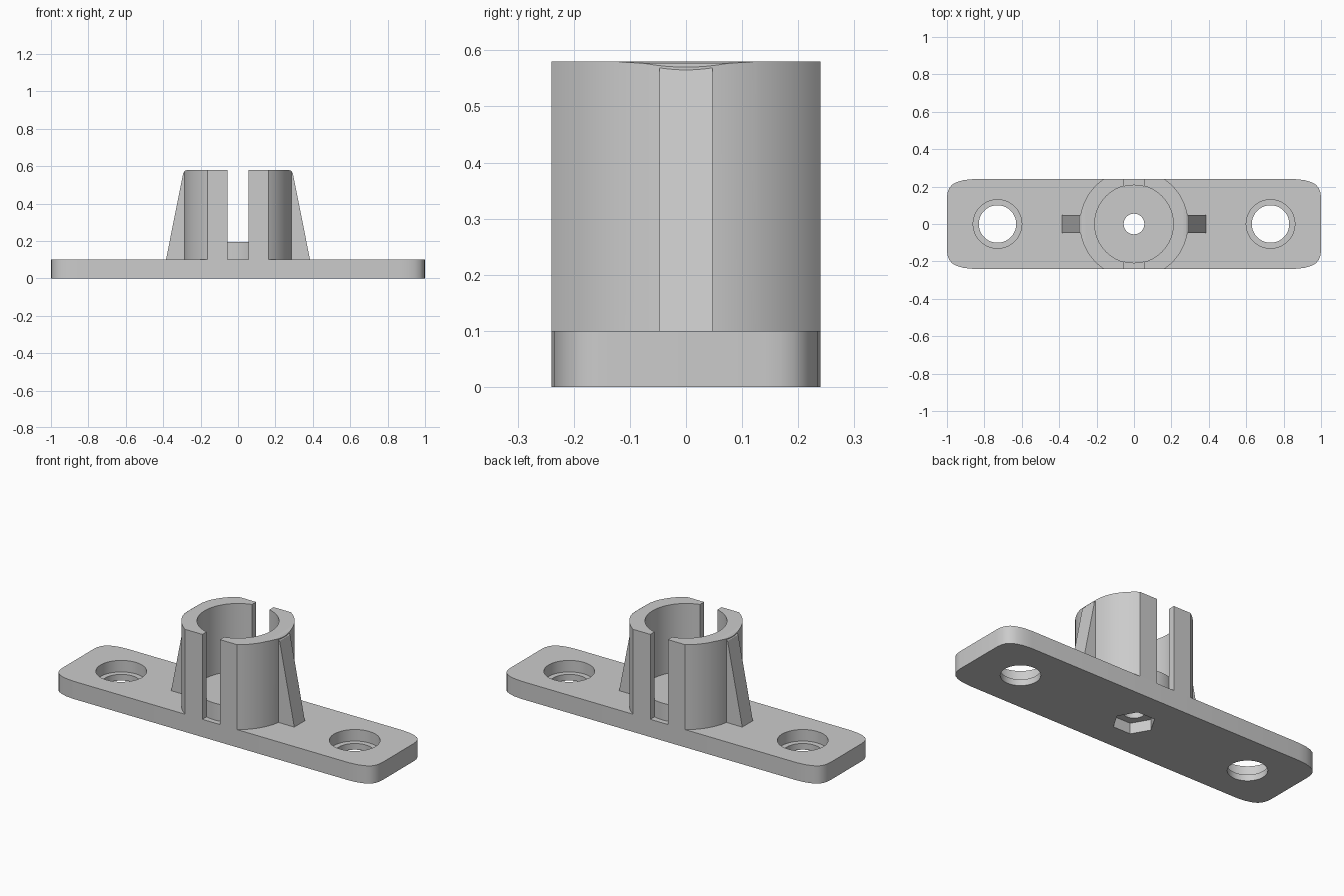
import bpy
import bmesh
import math

if "Cube" in bpy.data.objects:
    bpy.data.objects.remove(bpy.data.objects["Cube"], do_unlink=True)

grey = bpy.data.materials.new("plain_grey")
grey.use_nodes = True
grey.diffuse_color = (0.6, 0.6, 0.6, 1)
grey.node_tree.nodes["Principled BSDF"].inputs["Base Color"].default_value = (0.6, 0.6, 0.6, 1)


def prism(name, points, low, high, axis="z"):
    """Extrude an outline along z, or an x-z outline along y."""
    place = (lambda a, b, d: (a, b, d)) if axis == "z" else (lambda a, b, d: (a, d, b))
    bm = bmesh.new()
    base = bm.faces.new([bm.verts.new(place(a, b, low)) for a, b in points])
    grown = bmesh.ops.extrude_face_region(bm, geom=[base])["geom"]
    moved = [v for v in grown if isinstance(v, bmesh.types.BMVert)]
    bmesh.ops.translate(bm, verts=moved, vec=place(0, 0, high - low))
    bmesh.ops.recalc_face_normals(bm, faces=bm.faces)
    mesh = bpy.data.meshes.new(name)
    bm.to_mesh(mesh)
    bm.free()
    mesh.materials.append(grey)
    obj = bpy.data.objects.new(name, mesh)
    bpy.context.collection.objects.link(obj)
    return obj


def disc(name, radius, low, high, x=0, sides=96):
    ring = [2 * math.pi * i / sides for i in range(sides)]
    return prism(name, [(x + radius * math.cos(t), radius * math.sin(t)) for t in ring], low, high)


def select(obj):
    bpy.ops.object.select_all(action="DESELECT")
    obj.select_set(True)
    bpy.context.view_layer.objects.active = obj


def combine(obj, tool, operation="DIFFERENCE"):
    """Apply a boolean and discard the tool."""
    tool.hide_render = True
    mod = obj.modifiers.new("cut", "BOOLEAN")
    mod.operation = operation
    mod.solver = "EXACT"
    mod.object = tool
    select(obj)
    bpy.ops.object.modifier_apply(modifier=mod.name)
    bpy.data.objects.remove(tool, do_unlink=True)


def finish(obj):
    select(obj)
    bpy.ops.object.shade_smooth_by_angle(angle=math.radians(25))


def mirrored(half):
    return half + [(-x, z) for x, z in reversed(half)]


# Base plate with softly rounded corners
corner = [(1, 0.14), (0.997, 0.168), (0.988, 0.192), (0.972, 0.211),
          (0.945, 0.225), (0.91, 0.235), (0.86, 0.24)]
right_side = [(x, -y) for x, y in reversed(corner)] + corner
plate = prism("base_plate", mirrored(right_side), 0, 0.1)

# Stepped screw holes at both ends
for x in (-0.73, 0.73):
    combine(plate, disc("screw_hole", 0.1, -0.1, 0.2, x))
    combine(plate, disc("screw_head_recess", 0.13, 0.035, 0.2, x))

# Centre hole and hexagonal nut pocket underneath
combine(plate, disc("centre_hole", 0.055, -0.1, 0.3))
combine(plate, disc("nut_pocket", 0.108, -0.1, 0.06, sides=6))
finish(plate)

# Raised floor inside the socket
floor = disc("socket_floor", 0.21, 0.1, 0.195)
combine(floor, disc("centre_hole", 0.055, 0, 0.3))
finish(floor)

# Socket wall: flattened front and back, eased top, bored and slotted
socket = disc("socket_wall", 0.29, 0.1, 0.7)
envelope = mirrored([(0.32, 0), (0.32, 0.55), (0.29, 0.57), (0.28, 0.577), (0.262, 0.58)])
combine(socket, prism("envelope", envelope, -0.24, 0.24, "y"), "INTERSECT")
combine(socket, disc("bore", 0.21, 0, 0.8))
slot = mirrored([(0.055, 0), (0.055, 0.8)])
combine(socket, prism("slot", slot, -0.5, 0.5, "y"))
finish(socket)

# Tapered ribs bracing the socket
rib = [(0.25, 0.1), (0.385, 0.1), (0.293, 0.562), (0.285, 0.57), (0.25, 0.57)]
for side, name in ((1, "left_rib"), (-1, "right_rib")):
    finish(prism(name, [(side * x, z) for x, z in rib], -0.047, 0.047, "y"))
